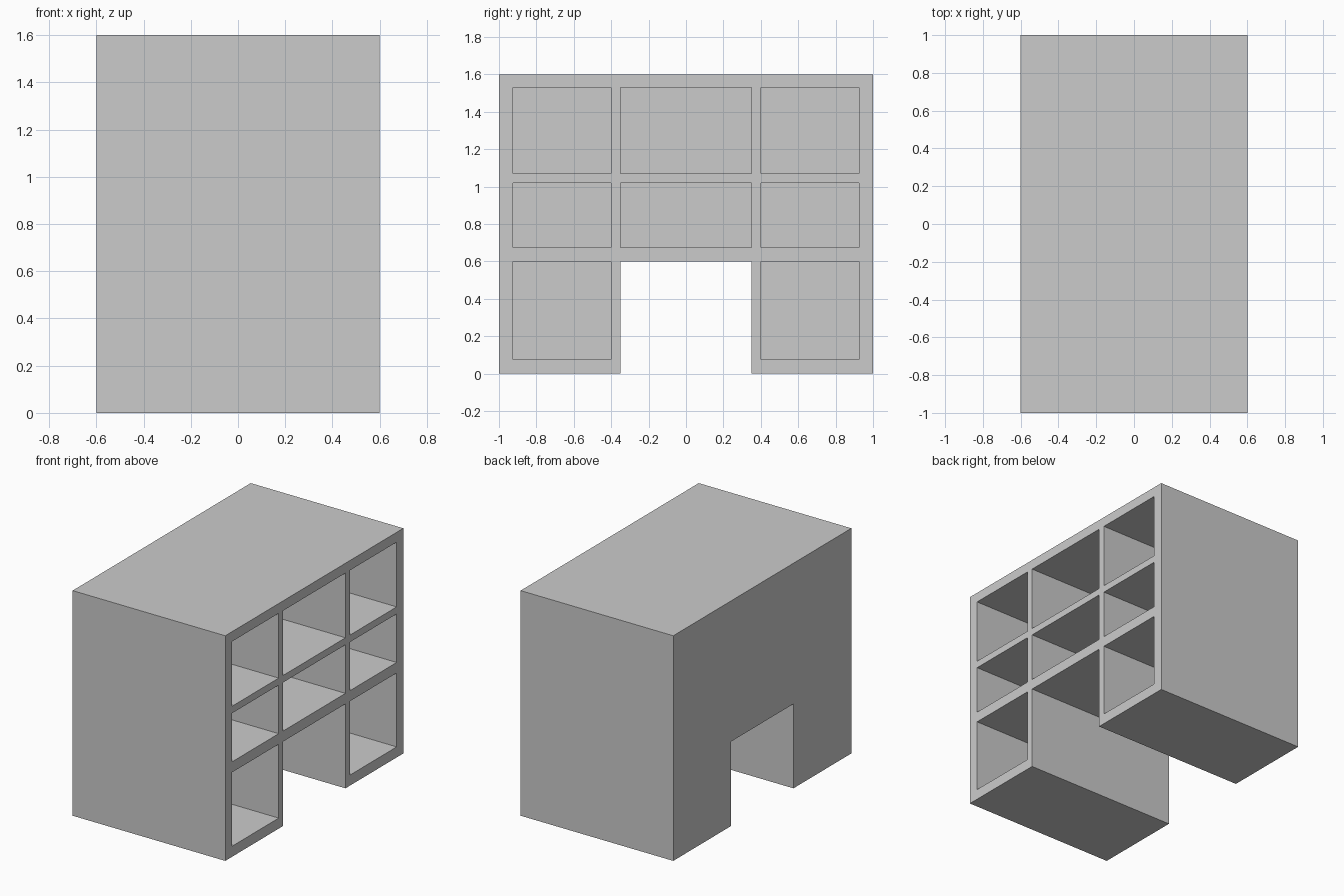
import bpy, bmesh

if "Cube" in bpy.data.objects:
    bpy.data.objects.remove(bpy.data.objects["Cube"])

HALF_X = 0.60        # half depth of the cabinet
BACK_X = -0.525      # inner face of the closed back panel


def new_object(name, bm):
    bmesh.ops.recalc_face_normals(bm, faces=bm.faces)
    mesh = bpy.data.meshes.new(name)
    bm.to_mesh(mesh)
    bm.free()
    obj = bpy.data.objects.new(name, mesh)
    bpy.context.collection.objects.link(obj)
    return obj


def extrude_yz(bm, profile, x0, x1):
    """Close a (y, z) outline into a prism running from x0 to x1."""
    face = bm.faces.new([bm.verts.new((x0, y, z)) for y, z in profile])
    out = bmesh.ops.extrude_face_region(bm, geom=[face])
    verts = [g for g in out["geom"] if isinstance(g, bmesh.types.BMVert)]
    bmesh.ops.translate(bm, verts=verts, vec=(x1 - x0, 0, 0))


# Cabinet body: two pedestals joined over a knee opening
half = [(0.35, 0.60), (0.35, 0), (1, 0), (1, 1.6)]
outline = half + [(-y, z) for y, z in reversed(half)]
bm = bmesh.new()
extrude_yz(bm, outline, -HALF_X, HALF_X)
cabinet = new_object("cabinet_body", bm)

# Compartments: three columns by three rows, minus the knee opening
columns = [(-0.925, -0.40), (-0.35, 0.35), (0.40, 0.925)]
rows = [(0.075, 0.60), (0.675, 1.02), (1.07, 1.53)]
bm = bmesh.new()
for c, (y0, y1) in enumerate(columns):
    for r, (z0, z1) in enumerate(rows):
        if c == 1 and r == 0:
            continue
        extrude_yz(bm, [(y0, z0), (y1, z0), (y1, z1), (y0, z1)],
                   BACK_X, HALF_X + 0.1)
cutter = new_object("compartment_cutter", bm)
cutter.hide_render = True
cutter.hide_set(True)
cutter.display_type = 'WIRE'

# Hollow the compartments out of the body
cut = cabinet.modifiers.new("compartments", 'BOOLEAN')
cut.operation = 'DIFFERENCE'
cut.solver = 'EXACT'
cut.object = cutter
